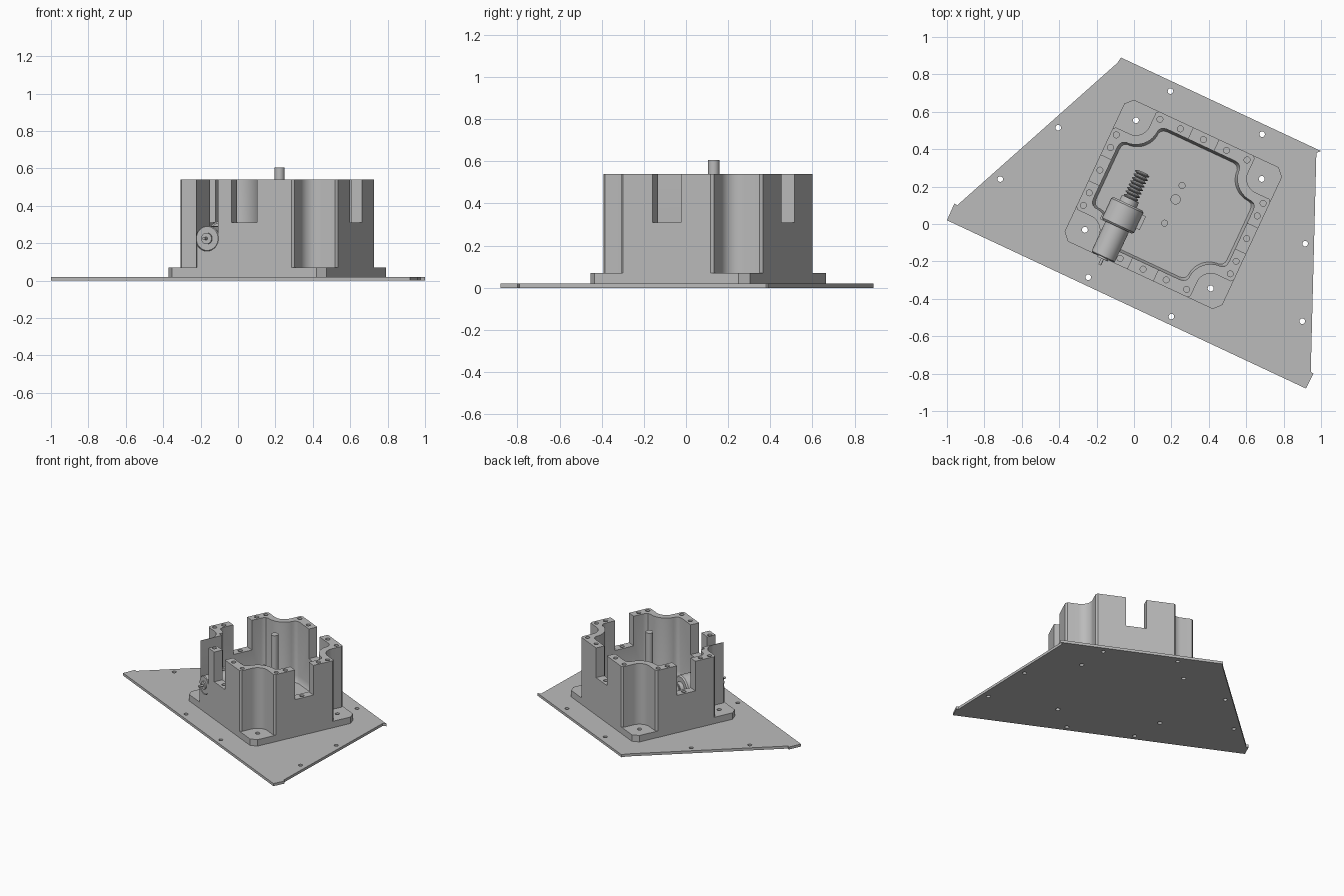
import bpy, bmesh
from math import sin, cos, radians, pi
from mathutils import Matrix, Vector

old = bpy.data.objects.get("Cube")
if old:
    bpy.data.objects.remove(old)

grey = bpy.data.materials.new("light_grey")
grey.use_nodes = True
COLOUR = (0.5, 0.5, 0.5, 1)
grey.diffuse_color = COLOUR
grey.node_tree.nodes["Principled BSDF"].inputs["Base Color"].default_value = COLOUR

# The housing sits turned on the base plate
HOUSING = Matrix.Translation((0.21, 0.105, 0)) @ Matrix.Rotation(radians(-25), 4, "Z")
WORLD = Matrix.Identity(4)


def finish(name, bm, matrix):
    bmesh.ops.transform(bm, matrix=matrix, verts=bm.verts)
    bmesh.ops.recalc_face_normals(bm, faces=bm.faces)
    mesh = bpy.data.meshes.new(name)
    bm.to_mesh(mesh)
    bm.free()
    mesh.materials.append(grey)
    ob = bpy.data.objects.new(name, mesh)
    bpy.context.collection.objects.link(ob)
    return ob


def add_prism(bm, rings):
    """Loft closed rings given as (points, height)."""
    loops = [[bm.verts.new((x, y, z)) for x, y in pts] for pts, z in rings]
    n = len(loops[0])
    for a, b in zip(loops, loops[1:]):
        for i in range(n):
            j = (i + 1) % n
            bm.faces.new((a[i], a[j], b[j], b[i]))
    bm.faces.new(loops[0][::-1])
    bm.faces.new(loops[-1])


def prism(name, rings, matrix=HOUSING):
    bm = bmesh.new()
    add_prism(bm, rings)
    return finish(name, bm, matrix)


def circle(x, y, r, n=16):
    return [(x + r * cos(2 * pi * i / n), y + r * sin(2 * pi * i / n)) for i in range(n)]


def rect(x0, x1, y0, y1):
    return [(x0, y0), (x1, y0), (x1, y1), (x0, y1)]


def pins(spots, r, matrix=HOUSING):
    """Many hole cutters in one mesh; each spot is x, y, bottom, top."""
    bm = bmesh.new()
    for x, y, z0, z1 in spots:
        add_prism(bm, [(circle(x, y, r), z0), (circle(x, y, r), z1)])
    return finish("hole_cutter", bm, matrix)


def cut(target, cutter):
    mod = target.modifiers.new("cut", "BOOLEAN")
    mod.operation = "DIFFERENCE"
    mod.solver = "EXACT"
    mod.object = cutter
    bpy.context.view_layer.objects.active = target
    bpy.ops.object.modifier_apply(modifier=mod.name)
    bpy.data.objects.remove(cutter)


def mirrored(q):
    """Full ring from a first-quadrant outline."""
    half = q + [(-x, y) for x, y in reversed(q)]
    return half + [(-x, -y) for x, y in half]


def arc(r):
    steps = [radians(270 - 90 * i / 12) for i in range(13)]
    return [(CX + r * cos(a), CY + r * sin(a)) for a in steps]


def lathe(name, profile, n=32):
    """Turn (radius, along) pairs about the motor axis, which runs front to back."""
    bm = bmesh.new()
    add_prism(bm, [(circle(0, 0, r, n), h) for r, h in profile])
    axis = Matrix.Translation((MX, 0, MZ)) @ Matrix.Rotation(radians(-90), 4, "X")
    return finish(name, bm, HOUSING @ axis)


CX, CY = 0.371, 0.323      # corner bolt position
MX, MZ = -0.22, 0.225      # motor axis
TOP, SLOT = 0.54, 0.31
corners = [(sx * CX, sy * CY) for sx in (1, -1) for sy in (1, -1)]

# Base plate with its clipped tips
outline = [(-1, 0.02), (0.92, -0.88), (0.96, -0.8), (0.945, -0.79), (0.975, 0.38),
           (1, 0.39), (-0.07, 0.89), (-0.09, 0.86), (-0.945, 0.1), (-0.96, 0.11)]
plate = prism("base_plate", [(outline, 0), (outline, 0.02)], WORLD)
bolts = [(0.195, 0.71), (0.685, 0.48), (0.915, -0.105), (0.9, -0.52),
         (0.2, -0.495), (-0.245, -0.285), (-0.715, 0.24), (-0.405, 0.515)]
cut(plate, pins([(x, y, -0.1, 0.1) for x, y in bolts], 0.015, WORLD))
cut(plate, pins([(x, y, -0.1, 0.1) for x, y in corners], 0.016))

# Housing foot and floor
foot_ring = mirrored([(0.465, 0.377), (0.427, 0.418)])
foot = prism("housing_foot", [(foot_ring, 0.02), (foot_ring, 0.07)])
cut(foot, pins([(x, y, -0.1, 0.2) for x, y in corners]
               + [(0, s * 0.111, 0.04, 0.2) for s in (1, -1)], 0.016))

# Housing walls: scooped corners outside, bulged corners inside
outer = mirrored([(0.465, 0.228), (0.453, 0.243)] + arc(0.08) + [(0.291, 0.405), (0.278, 0.418)])
inner = mirrored([(0.4, 0.15), (0.397, 0.17), (0.388, 0.185)] + arc(0.13)
                 + [(0.233, 0.337), (0.22, 0.346), (0.2, 0.35)])
walls = prism("housing_walls", [(outer, 0.07), (outer, TOP)])
small = [(x * 0.95, y * 0.95) for x, y in inner]
mid = [(x * 0.985, y * 0.985) for x, y in inner]
cut(walls, prism("cavity_cutter", [(small, 0.06), (mid, 0.085), (inner, 0.12), (inner, 0.7)]))

# Slots in the middle of each wall
W = 0.075
for box in (rect(0.3, 0.6, -W, W), rect(-0.6, -0.3, -W, W),
            rect(-W, W, 0.25, 0.6), rect(-W, W, -0.6, -0.25)):
    cut(walls, prism("slot_cutter", [(box, SLOT), (box, 0.7)]))

# Motor opening through the front wall, and gearbox clearance behind it
cut(walls, lathe("motor_cutter", [(0.068, -0.6), (0.068, -0.15)]))
for box, low in ((rect(MX - 0.068, MX + 0.064, -0.6, -0.15), MZ),
                 (rect(MX - 0.1, MX + 0.1, -0.235, -0.1), 0.12)):
    cut(walls, prism("opening_cutter", [(box, low), (box, 0.7)]))

# Screw holes in the rim and in the slot floors
spots = [(0.433, 0, SLOT - 0.08, 0.7), (-0.433, 0, SLOT - 0.08, 0.7),
         (0, 0.382, SLOT - 0.08, 0.7), (0, -0.382, SLOT - 0.08, 0.7)]
for sx in (1, -1):
    for sy in (1, -1):
        spots += [(sx * 0.433, sy * v, 0.44, 0.7) for v in (0.134, 0.208)]
        spots += [(sx * u, sy * 0.382, 0.44, 0.7) for u in (0.136, 0.257)
                  if (sx, sy, u) != (-1, -1, 0.257)]
cut(walls, pins(spots, 0.016))

# Centre post
post = prism("centre_post", [(circle(0, 0.029, 0.027, 32), 0.06),
                             (circle(0, 0.029, 0.027, 32), 0.605)])

# Motor, gearbox and worm
motor = lathe("motor", [(0.008, -0.46), (0.008, -0.425), (0.03, -0.425), (0.03, -0.415),
                        (0.064, -0.415), (0.068, -0.41), (0.068, -0.2)])
gearbox = lathe("gearbox", [(0.085, -0.235), (0.095, -0.225), (0.095, -0.11), (0.085, -0.1),
                            (0.05, -0.1), (0.05, -0.07), (0.025, -0.07), (0.025, -0.05)])
teeth = [(0.025, -0.08)]
for i in range(8):
    h = -0.07 + i * 0.02
    teeth += [(0.042, h + 0.006), (0.042, h + 0.01), (0.025, h + 0.018)]
worm = lathe("worm", teeth)

# Cradle under the gearbox
cradle_ring = rect(MX - 0.095, MX + 0.115, -0.2, -0.12)
cradle = prism("gearbox_cradle", [(cradle_ring, 0.06), (cradle_ring, MZ + 0.02)])

for ob in (plate, foot, walls, post, motor, gearbox, worm):
    bpy.ops.object.select_all(action="DESELECT")
    ob.select_set(True)
    bpy.context.view_layer.objects.active = ob
    bpy.ops.object.shade_smooth_by_angle(angle=radians(30))
